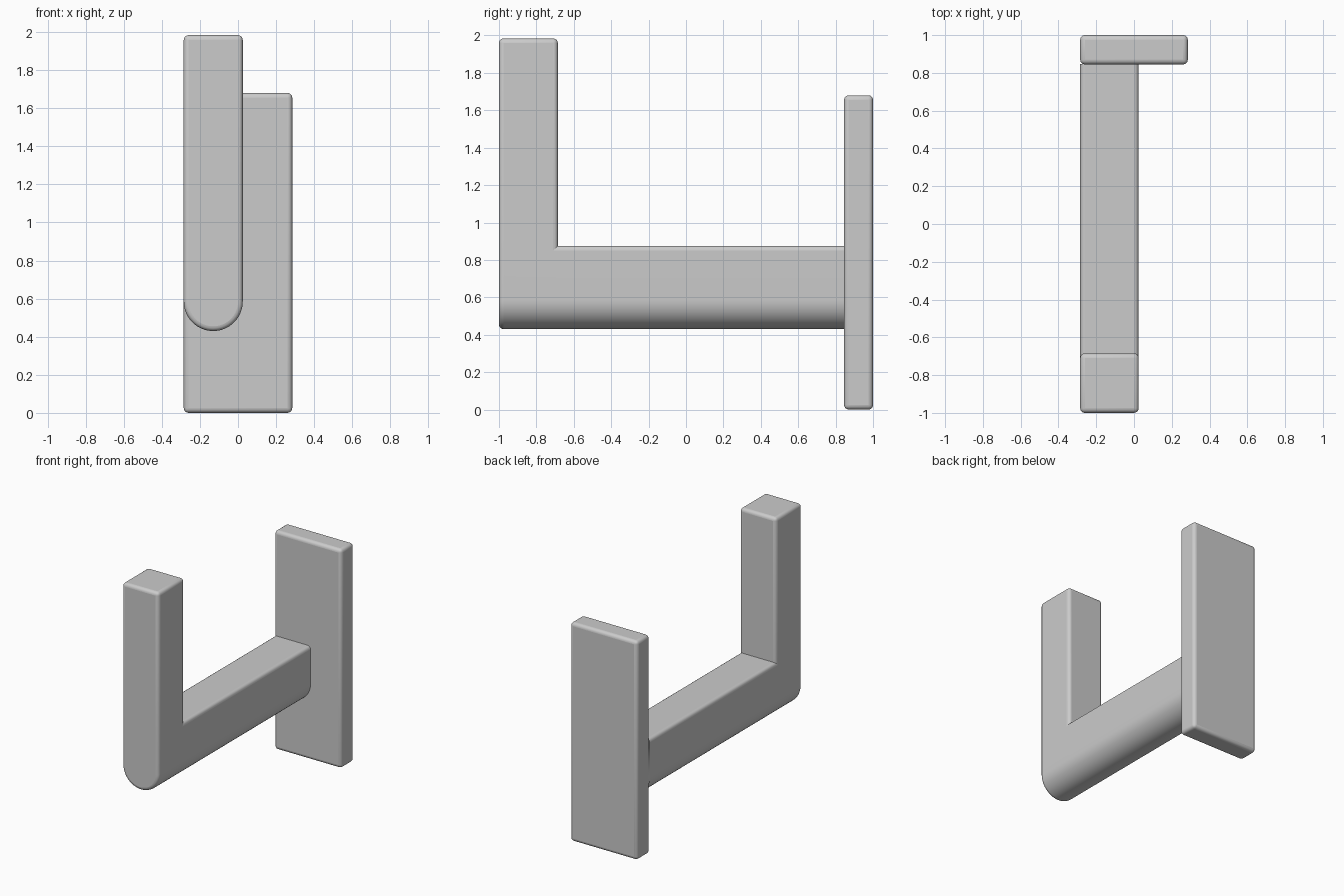
import bpy, bmesh, math
from mathutils import Vector

if "Cube" in bpy.data.objects:
    bpy.data.objects.remove(bpy.data.objects["Cube"], do_unlink=True)

# Single grey material
grey = bpy.data.materials.new("plain_grey")
grey.use_nodes = True
colour = (0.6, 0.6, 0.6, 1)
grey.diffuse_color = colour
grey.node_tree.nodes["Principled BSDF"].inputs["Base Color"].default_value = colour

BEVEL = 0.025


def finish(bm, name):
    """Turn a bmesh into a softly bevelled, smooth-shaded object."""
    bmesh.ops.recalc_face_normals(bm, faces=bm.faces)
    mesh = bpy.data.meshes.new(name)
    bm.to_mesh(mesh)
    bm.free()
    mesh.materials.append(grey)
    obj = bpy.data.objects.new(name, mesh)
    bpy.context.collection.objects.link(obj)
    bevel = obj.modifiers.new("rounded_edges", "BEVEL")
    bevel.width = BEVEL
    bevel.segments = 4
    bevel.limit_method = "ANGLE"
    bevel.angle_limit = math.radians(40)
    bpy.ops.object.select_all(action="DESELECT")
    obj.select_set(True)
    bpy.context.view_layer.objects.active = obj
    bpy.ops.object.shade_smooth_by_angle(angle=math.radians(35))
    return obj


def extrude(bm, faces, distance):
    """Extrude faces backwards and return the new end faces."""
    result = bmesh.ops.extrude_face_region(bm, geom=faces)["geom"]
    verts = [g for g in result if isinstance(g, bmesh.types.BMVert)]
    bmesh.ops.translate(bm, verts=verts, vec=(0, distance, 0))
    return [g for g in result if isinstance(g, bmesh.types.BMFace)]


# Back plate
bm = bmesh.new()
bmesh.ops.create_cube(bm, size=1)
bmesh.ops.scale(bm, verts=bm.verts, vec=(0.57, 0.155, 1.68))
bmesh.ops.translate(bm, verts=bm.verts, vec=(0, 0.9225, 0.84))
finish(bm, "back_plate")

# Hook: round-bottomed section, extruded into an upright post and a long arm
cx, radius, bottom, arm_top, post_top = -0.13, 0.155, 0.43, 0.875, 1.984
front, post_back, arm_back = -1.0, -0.685, 0.848
steps = 32
bm = bmesh.new()
arc = []
for i in range(steps + 1):
    a = math.pi + math.pi * i / steps
    arc.append(bm.verts.new((cx + radius * math.cos(a), front,
                             bottom + radius + radius * math.sin(a))))
mid_r, mid_l, top_l, top_r = [
    bm.verts.new((cx + s * radius, front, z))
    for s, z in ((1, arm_top), (-1, arm_top), (-1, post_top), (1, post_top))]
lower = bm.faces.new(arc + [mid_r, mid_l])
upper = bm.faces.new([mid_l, mid_r, top_r, top_l])
# Keep the front cap while the copies move back
caps = extrude(bm, [lower, upper], post_back - front)
lower_back = min(caps, key=lambda f: f.calc_center_median().z)
end = extrude(bm, [lower_back], arm_back - post_back)
# The arm is open where it meets the plate, so that joint stays crisp
bmesh.ops.delete(bm, geom=end, context="FACES_ONLY")

# Make sure the front is closed with one flat cap
bm.edges.ensure_lookup_table()
front_edges = [e for e in bm.edges if e.is_boundary
               and all(abs(v.co.y - front) < 1e-4 for v in e.verts)]
if front_edges:
    bmesh.ops.contextual_create(bm, geom=front_edges)
finish(bm, "hook_arm_and_post")
